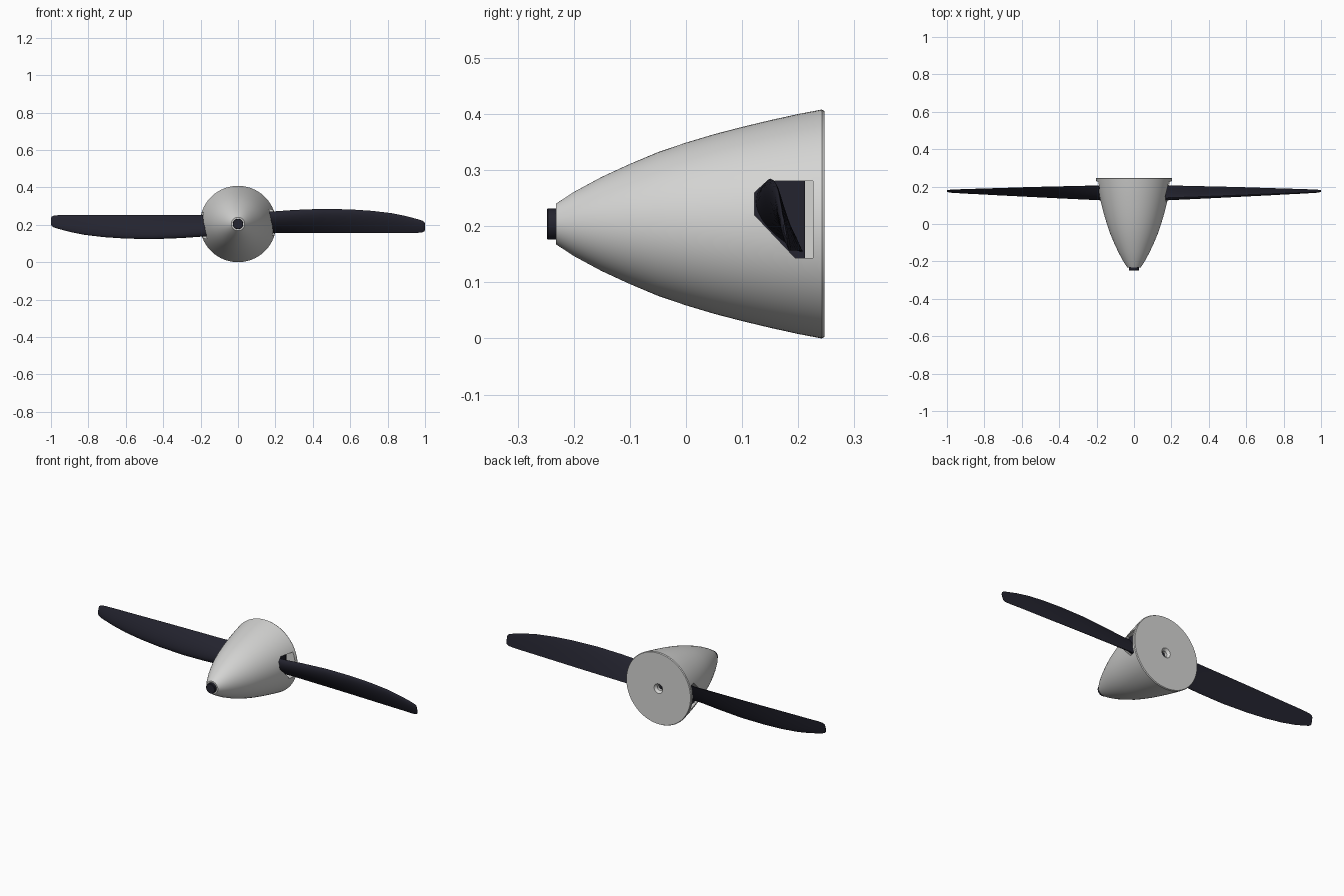
import bpy, bmesh, math
from mathutils import Matrix, Vector

if "Cube" in bpy.data.objects:
    bpy.data.objects.remove(bpy.data.objects["Cube"])

CZ = 0.204  # height of the spin axis


def material(name, rgb):
    m = bpy.data.materials.new(name)
    m.use_nodes = True
    m.diffuse_color = (*rgb, 1)
    bsdf = m.node_tree.nodes["Principled BSDF"]
    bsdf.inputs["Base Color"].default_value = (*rgb, 1)
    bsdf.inputs["Roughness"].default_value = 0.5
    return m


light_grey = material("light grey", (0.66, 0.66, 0.65))
dark_navy = material("dark navy", (0.017, 0.017, 0.028))


def finish(name, bm, mat, smooth=True):
    bmesh.ops.remove_doubles(bm, verts=bm.verts, dist=1e-5)
    bmesh.ops.recalc_face_normals(bm, faces=bm.faces)
    me = bpy.data.meshes.new(name)
    bm.to_mesh(me)
    bm.free()
    ob = bpy.data.objects.new(name, me)
    bpy.context.collection.objects.link(ob)
    me.materials.append(mat)
    if smooth:
        shade(ob)
    return ob


def select(ob):
    bpy.ops.object.select_all(action='DESELECT')
    ob.select_set(True)
    bpy.context.view_layer.objects.active = ob


def shade(ob):
    select(ob)
    bpy.ops.object.shade_smooth_by_angle(angle=math.radians(35))


def revolve(name, profile, mat, steps=96):
    """Turn a (y, radius) profile around the spin axis."""
    bm = bmesh.new()
    vs = [bm.verts.new((r, y, CZ)) for y, r in profile]
    edges = [bm.edges.new(p) for p in zip(vs, vs[1:])]
    bmesh.ops.spin(bm, geom=vs + edges, cent=(0, 0, CZ), axis=(0, 1, 0),
                   angle=2 * math.pi, steps=steps)
    return finish(name, bm, mat)


def half_turn(bm):
    """Rotate a part to the opposite side of the spin axis."""
    bmesh.ops.rotate(bm, verts=bm.verts, cent=(0, 0, CZ),
                     matrix=Matrix.Rotation(math.pi, 3, 'Y'))


def loft(bm, rings):
    rows = [[bm.verts.new(p) for p in ring] for ring in rings]
    n = len(rows[0])
    for a, b in zip(rows, rows[1:]):
        for i in range(n):
            j = (i + 1) % n
            bm.faces.new((a[i], a[j], b[j], b[i]))
    bm.faces.new(rows[0])
    bm.faces.new(rows[-1])


# Spinner cone with rear plate and countersunk bolt hole
spinner = revolve("spinner", [
    (-0.232, 0), (-0.232, 0.036), (-0.2, 0.057), (-0.15, 0.084), (-0.1, 0.107),
    (-0.05, 0.128), (0, 0.145), (0.05, 0.16), (0.1, 0.173), (0.15, 0.185),
    (0.2, 0.196), (0.242, 0.204), (0.247, 0.201), (0.247, 0.027),
    (0.235, 0.015), (0.18, 0.015), (0.18, 0)], light_grey)

# Nose nut and rear bolt
revolve("nose_nut", [(-0.248, 0), (-0.248, 0.026), (-0.246, 0.028),
                     (-0.23, 0.028), (-0.23, 0)], dark_navy, 48)
revolve("rear_bolt", [(0.179, 0), (0.179, 0.01), (0.225, 0.01), (0.225, 0)],
        dark_navy, 24)

# Blade stations: x, leading y, leading z, trailing y, trailing z, thickness
stations = [
    (0.12, 0.138, 0.272, 0.208, 0.154, 0.034),
    (0.20, 0.141, 0.272, 0.206, 0.157, 0.030),
    (0.30, 0.144, 0.279, 0.203, 0.157, 0.026),
    (0.45, 0.150, 0.285, 0.200, 0.157, 0.022),
    (0.60, 0.156, 0.282, 0.196, 0.157, 0.018),
    (0.72, 0.161, 0.274, 0.192, 0.157, 0.015),
    (0.82, 0.165, 0.262, 0.189, 0.157, 0.012),
    (0.90, 0.168, 0.246, 0.187, 0.157, 0.010),
    (0.96, 0.171, 0.230, 0.184, 0.157, 0.008),
    (0.985, 0.172, 0.222, 0.183, 0.159, 0.007),
    (0.997, 0.174, 0.214, 0.182, 0.165, 0.005),
    (1.0, 0.175, 0.205, 0.181, 0.174, 0.003)]


def section(x, ly, lz, ty, tz, thick, n=14):
    lead, trail = Vector((x, ly, lz)), Vector((x, ty, tz))
    chord = trail - lead
    bulge = Vector((0, chord.z, -chord.y)).normalized()

    def point(k, scale):
        s = (k / n) ** 2 if k < n else 1
        t = 2.6 * math.sqrt(s) * (1 - s) + 0.08 * s
        return lead + chord * s + bulge * (thick * t * scale)

    front = [point(k, 1) for k in range(n + 1)]
    back = [point(k, -0.2) for k in range(n, 0, -1)]
    return front + back


# Slot outline shared by the cutters and the blade roots
def slot(bm, x0, x1, rear):
    outline = [(0.145, 0.281), (rear, 0.281), (rear, 0.143),
               (0.195, 0.143), (0.122, 0.22), (0.122, 0.26)]
    loft(bm, [[(x, y, z) for y, z in outline] for x in (x0, x1)])


for side in ("left", "right"):
    # Cut the blade slot into the spinner
    bm = bmesh.new()
    slot(bm, 0.145, 0.3, 0.226)
    if side == "right":
        half_turn(bm)
    cutter = finish(side + "_slot_cutter", bm, light_grey, False)
    cutter.hide_render = True
    mod = spinner.modifiers.new("slot", 'BOOLEAN')
    mod.operation, mod.solver, mod.object = 'DIFFERENCE', 'EXACT', cutter
    select(spinner)
    bpy.ops.object.modifier_move_to_index(modifier="slot", index=0)
    bpy.ops.object.modifier_apply(modifier="slot")
    bpy.data.objects.remove(cutter)

    # Blade root seated in the slot
    bm = bmesh.new()
    slot(bm, 0.13, 0.152, 0.212)
    if side == "right":
        half_turn(bm)
    finish(side + "_blade_root", bm, dark_navy, False)

    # Twisted blade
    bm = bmesh.new()
    loft(bm, [section(*s) for s in stations])
    if side == "right":
        half_turn(bm)
    finish(side + "_blade", bm, dark_navy)

shade(spinner)
